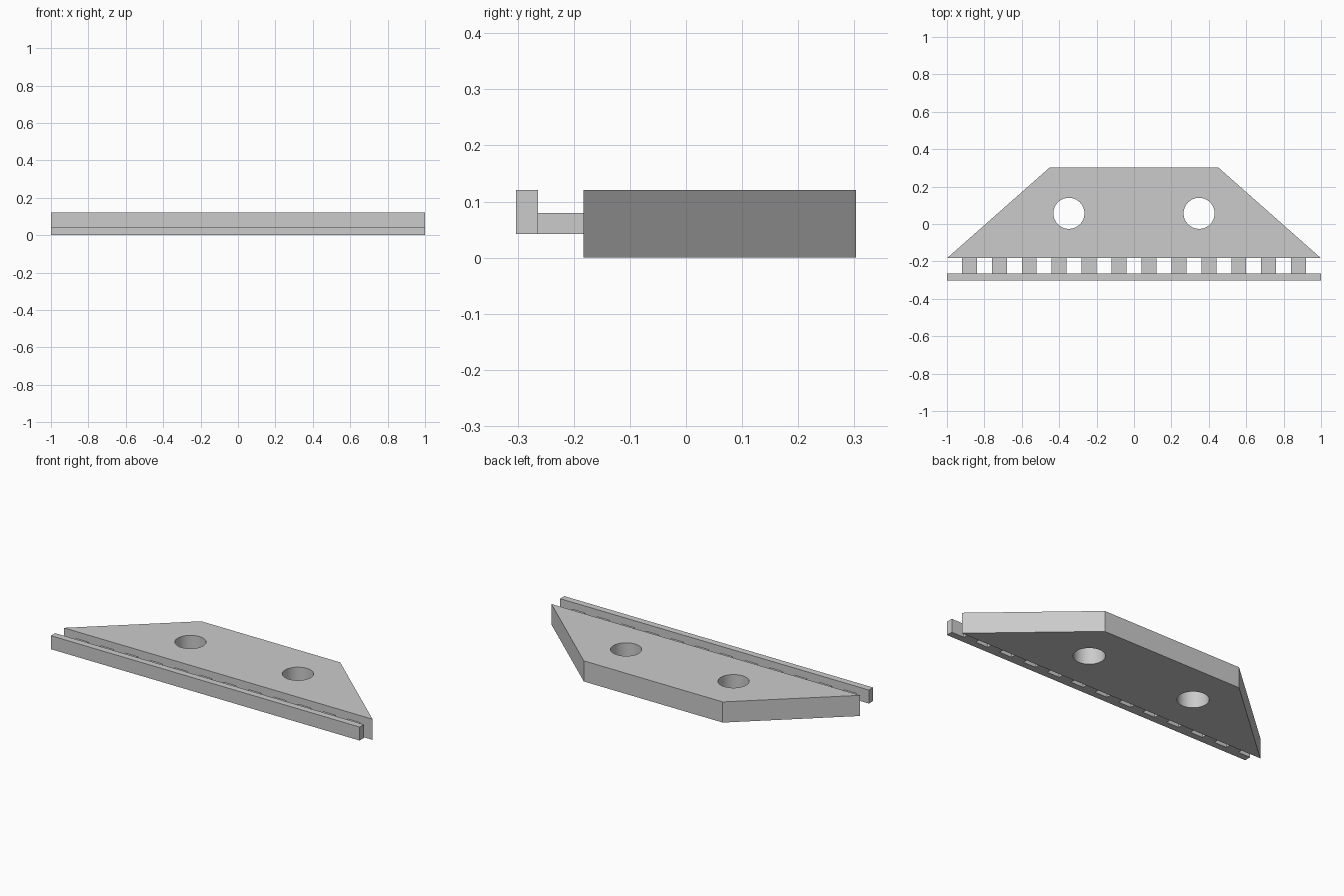
import bpy
import bmesh
from math import cos, sin, tau

cube = bpy.data.objects.get("Cube")
if cube:
    bpy.data.objects.remove(cube, do_unlink=True)

grey = bpy.data.materials.new("plain_grey")
grey.use_nodes = True
colour = (0.6, 0.6, 0.6, 1)
grey.diffuse_color = colour
grey.node_tree.nodes["Principled BSDF"].inputs["Base Color"].default_value = colour

BACK, PLATE_FRONT, BAR_BACK, FRONT = 0.303, -0.183, -0.264, -0.303
TOP, RIB_TOP, BOTTOM = 0.121, 0.08, 0.042


def prism(name, outline, low, high):
    """Extrude a counter-clockwise outline upward from low to high."""
    bm = bmesh.new()
    base = bm.faces.new([bm.verts.new((x, y, low)) for x, y in outline])
    top = bmesh.ops.extrude_face_region(bm, geom=[base], use_keep_orig=True)["geom"]
    verts = [v for v in top if isinstance(v, bmesh.types.BMVert)]
    bmesh.ops.translate(bm, verts=verts, vec=(0, 0, high - low))
    bmesh.ops.recalc_face_normals(bm, faces=bm.faces)
    mesh = bpy.data.meshes.new(name)
    bm.to_mesh(mesh)
    bm.free()
    mesh.materials.append(grey)
    obj = bpy.data.objects.new(name, mesh)
    bpy.context.collection.objects.link(obj)
    return obj


def box(name, x0, x1, y0, y1, low, high):
    return prism(name, [(x0, y0), (x1, y0), (x1, y1), (x0, y1)], low, high)


# Trapezoid plate
plate = prism("plate", [(-1, PLATE_FRONT), (1, PLATE_FRONT), (0.45, BACK), (-0.45, BACK)], 0, TOP)

# Two round through-holes
for side, x in (("left", 0.348), ("right", -0.348)):
    circle = [(x + 0.083 * cos(tau * i / 64), 0.057 + 0.083 * sin(tau * i / 64)) for i in range(64)]
    cutter = prism(f"{side}_hole_cutter", circle, -0.1, 0.3)
    cut = plate.modifiers.new(f"{side}_hole", "BOOLEAN")
    cut.object = cutter
    cut.solver = "EXACT"
    bpy.context.view_layer.objects.active = plate
    bpy.ops.object.modifier_apply(modifier=cut.name)
    bpy.data.objects.remove(cutter, do_unlink=True)

# Smooth hole walls, sharp plate edges
bpy.ops.object.select_all(action="DESELECT")
plate.select_set(True)
bpy.ops.object.shade_smooth_by_angle(angle=0.5)

# Raised bar along the front
box("front_bar", -1, 1, FRONT, BAR_BACK, BOTTOM, TOP)

# Row of ribs joining bar and plate
for i in range(12):
    x = 0.16 * (i - 5.5)
    box(f"rib_{i + 1}", x - 0.04, x + 0.04, BAR_BACK, PLATE_FRONT, BOTTOM, RIB_TOP)
